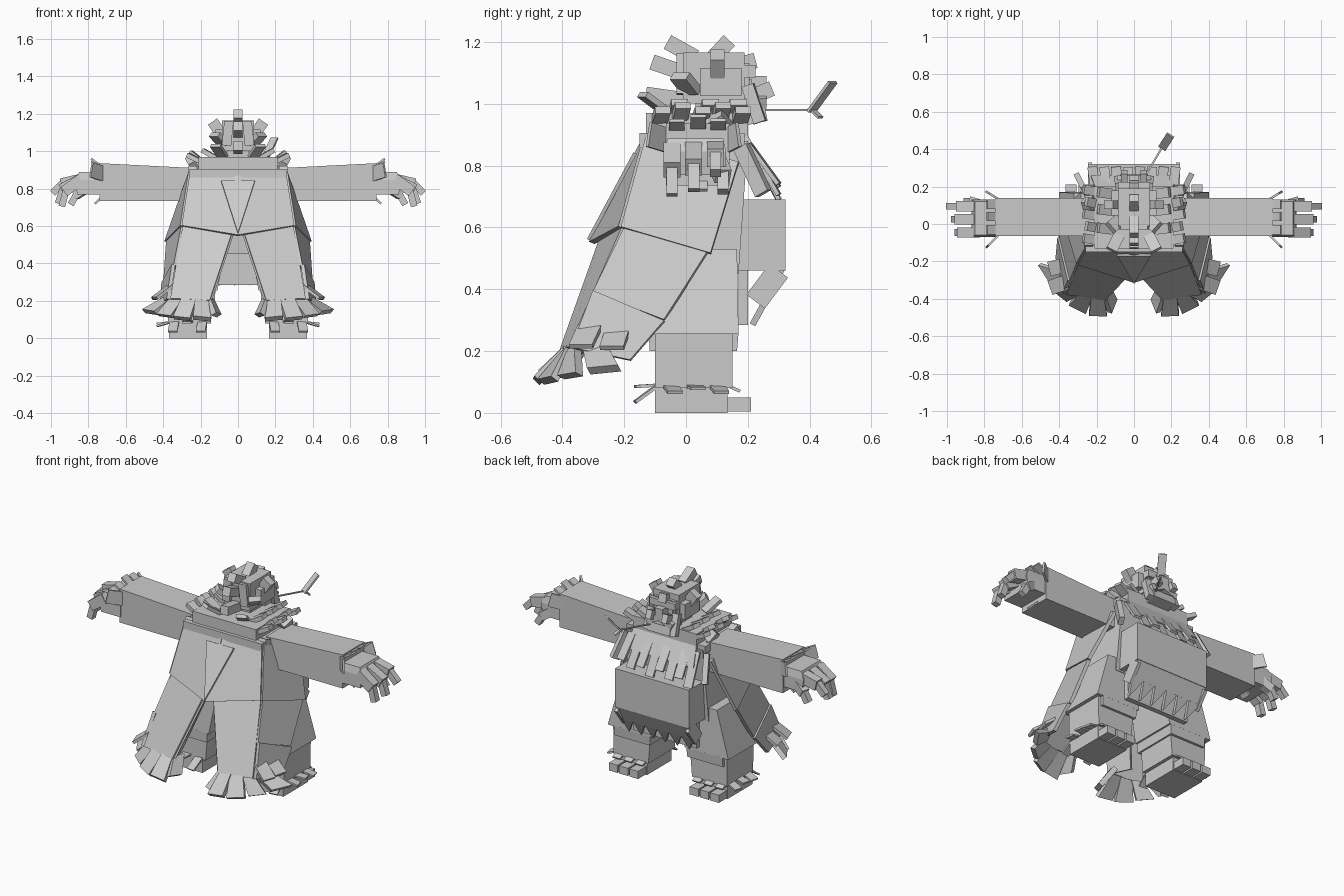
import bpy, bmesh
from mathutils import Vector, Matrix, Euler

cube = bpy.data.objects.get("Cube")
if cube:
    bpy.data.objects.remove(cube, do_unlink=True)

GREY = bpy.data.materials.new("plain grey")
GREY.use_nodes = True
tone = (0.6, 0.6, 0.6, 1)
GREY.diffuse_color = tone
GREY.node_tree.nodes["Principled BSDF"].inputs["Base Color"].default_value = tone
SIDES = ((1, "left_"), (-1, "right_"))


def finish(name, bm):
    bmesh.ops.recalc_face_normals(bm, faces=bm.faces)
    mesh = bpy.data.meshes.new(name)
    bm.to_mesh(mesh)
    bm.free()
    mesh.materials.append(GREY)
    obj = bpy.data.objects.new(name, mesh)
    bpy.context.collection.objects.link(obj)
    return obj


def cuboid(name, matrix, size):
    bm = bmesh.new()
    bmesh.ops.create_cube(bm, size=1, matrix=matrix @ Matrix.Diagonal((*size, 1)))
    return finish(name, bm)


def box(name, xs, ys, zs, rot=(0, 0, 0)):
    """Box from its extents, turned about its own centre."""
    mid = [(a + b) / 2 for a, b in (xs, ys, zs)]
    size = [abs(b - a) for a, b in (xs, ys, zs)]
    return cuboid(name, Matrix.Translation(mid) @ Euler(rot).to_matrix().to_4x4(), size)


def slab(name, a, b, w, t, s=1):
    """Bar from a to b, w wide sideways and t thick; s mirrors it in x."""
    a, b = Vector((a[0] * s, *a[1:])), Vector((b[0] * s, *b[1:]))
    d = (b - a).normalized()
    side = d.cross(Vector((0, 0, 1)))
    if side.length < 0.05:
        side = Vector((1, 0, 0))
    side.normalize()
    rot = Matrix((side, d.cross(side), d)).transposed().to_4x4()
    return cuboid(name, Matrix.Translation((a + b) / 2) @ rot, (w, t, (b - a).length))


def solid(name, rects, s=1):
    """Convex block through level rectangles (x0, x1, y0, y1, z)."""
    bm = bmesh.new()
    for x0, x1, y0, y1, z in rects:
        for x in (x0, x1):
            for y in (y0, y1):
                bm.verts.new((x * s, y, z))
    bmesh.ops.convex_hull(bm, input=bm.verts)
    bmesh.ops.dissolve_limit(bm, angle_limit=0.02, verts=bm.verts, edges=bm.edges)
    return finish(name, bm)


def panel(name, pts, s=1, thick=0.02):
    """Thick sheet through a few outline points."""
    bm = bmesh.new()
    bm.faces.new([bm.verts.new((x * s, y, z)) for x, y, z in pts])
    obj = finish(name, bm)
    mod = obj.modifiers.new("Thickness", "SOLIDIFY")
    mod.thickness, mod.offset = thick, 0
    return obj


# Torso, shoulder yoke and collar
solid("torso", [(-.27, .27, -.10, .17, .45), (-.25, .25, -.12, .2, .88)])
box("shoulder_yoke", (-.26, .26), (-.15, .19), (.86, .905))
box("collar", (-.21, .21), (-.13, .2), (.89, .97))
box("neck", (-.06, .06), (.03, .16), (.95, 1.02))

# Belly with a sloped, saw-toothed flap below it
box("belly", (-.245, .245), (.16, .322), (.46, .69))
box("loincloth", (-.21, .21), (.17, .2), (.285, .5))
panel("belly_flap", [(-.24, .31, .465), (.24, .31, .465), (.24, .265, .375), (-.24, .265, .375)])
for i in range(6):
    x = -.2 + .08 * i
    panel("belly_tooth", [(x - .04, .267, .38), (x + .04, .267, .38), (x + .02, .215, .285)])
for s, side in SIDES:
    slab(side + "belly_tuft", (.235 * s, .30, .46), (.235 * s, .225, .36), .02, .075)

# Chest fur: one sloping sheet with strips of uneven length
panel("chest_sheet", [(-.2, .17, .93), (.2, .17, .93), (.23, .25, .79), (-.23, .25, .79)])
for i in range(8):
    x = -.21 + i * .06
    length = (0, .04, .015, .05)[i % 4]
    slab("chest_fur", (x, .205, .87), (x * 1.06, .3, .69 + length), .052, .014)

for s, side in SIDES:
    # Legs and feet
    solid(side + "trouser_leg", [(.11, .40, -.12, .17, .255), (.06, .32, -.11, .165, .53)], s)
    solid(side + "trouser_cuff", [(.125, .36, -.118, .165, .2), (.12, .36, -.12, .17, .26)], s)
    solid(side + "shin", [(.145, .375, -.1, .15, .08), (.13, .378, -.1, .15, .26)], s)
    box(side + "foot", (.165 * s, .37 * s), (-.1, .135), (0, .085))
    for x in (.2, .268, .336):
        box(side + "toe", ((x - .029) * s, (x + .029) * s), (.13, .21), (.004, .05))
    for k in range(3):
        x, y = .19 + k * .075, -.05 + k * .075
        drop = .025 * (k % 2)
        slab(side + "ankle_tuft", (x, -.09, .09), (x + .01, -.165, .035 + 2 * drop), .05, .01, s)
        slab(side + "ankle_tuft", (.36, y, .086), (.43, y + .015, .066 + drop / 2), .05, .01, s)
        slab(side + "ankle_tuft", (x, .13, .09), (x, .175, .07), .05, .01, s)

    # Sleeve with ragged wrist
    bm = bmesh.new()
    for x, z0, z1 in ((.23, .735, .91), (.34, .735, .915), (.74, .735, .936)):
        for y in (-.065, .14):
            for z in (z0, z1):
                bm.verts.new((x * s, y, z))
    bmesh.ops.convex_hull(bm, input=bm.verts)
    bmesh.ops.dissolve_limit(bm, angle_limit=.03, verts=bm.verts, edges=bm.edges)
    finish(side + "sleeve", bm)
    for y in (-.03, .04, .105):
        slab(side + "wrist_tuft", (.72, y, .91), (.785, y, .96 - abs(y - .04) * .2), .05, .012, s)
    slab(side + "wrist_tuft", (.72, .04, .76), (.765, .04, .72), .06, .012, s)
    slab(side + "wrist_tuft", (.72, .13, .88), (.785, .17, .9), .012, .08, s)
    slab(side + "wrist_tuft", (.72, -.055, .88), (.785, -.12, .9), .012, .08, s)

    # Hand, three fingers and thumb
    solid(side + "palm", [(.73, .86, -.07, .13, .77), (.73, .87, -.07, .13, .845), (.73, .85, -.06, .12, .888)], s)
    fingers = [(-.045, (.93, .785), (.95, .70)), (.025, (.945, .795), (.97, .715)), (.095, (.945, .825), (1.0, .77))]
    for y, (kx, kz), (tx, tz) in fingers:
        slab(side + "finger", (.84, y, .85), (kx, y, kz), .055, .06, s)
        slab(side + "fingertip", (kx - .012, y, kz + .01), (tx - .008, y, tz + .005), .036, .036, s)
    slab(side + "thumb", (.8, .1, .81), (.87, .12, .765), .05, .05, s)
    slab(side + "thumb_tip", (.86, .12, .775), (.895, .12, .715), .036, .036, s)

    # Upper cape: back, side and lapel
    panel(side + "upper_cape_back", [(0, -.13, .89), (.255, -.13, .89), (.3, -.21, .6), (0, -.305, .55)], s)
    panel(side + "upper_cape_side", [(.255, -.13, .89), (.275, .17, .81), (.385, .08, .515), (.3, -.21, .6)], s)
    panel(side + "cape_lapel", [(.0, -.165, .84), (.09, -.165, .84), (.0, -.315, .56)], s, .012)
    slab(side + "cape_strap", (.265, .18, .86), (.3, .25, .71), .03, .05, s)

    # Lower cape: back, two side tiers and inner edge
    panel(side + "lower_cape_back", [(.03, -.27, .565), (.295, -.2, .595), (.36, -.37, .21), (.15, -.40, .2)], s)
    panel(side + "lower_cape_side", [(.295, -.2, .595), (.375, .07, .52), (.39, -.07, .3), (.335, -.3, .39)], s)
    panel(side + "lower_cape_tier", [(.345, -.3, .395), (.4, -.07, .297), (.41, -.18, .17), (.372, -.37, .21)], s)
    panel(side + "lower_cape_edge", [(.03, -.27, .565), (.10, -.16, .5), (.2, -.26, .19), (.15, -.40, .2)], s)

    # Flared leaves fanning out at the hem: inner and outer point of root and tip
    leaves = [((.14, -.32), (.16, -.39), (.10, -.40), (.13, -.475), .12),
              ((.16, -.38), (.23, -.38), (.145, -.485), (.24, -.48), .10),
              ((.22, -.38), (.30, -.375), (.255, -.47), (.345, -.425), .10),
              ((.29, -.37), (.36, -.35), (.355, -.405), (.43, -.345), .115),
              ((.35, -.33), (.39, -.25), (.44, -.315), (.505, -.215), .135)]
    for a, b, c, d, z in leaves:
        panel(side + "hem_leaf", [(*a, .205), (*b, .21), (*d, z + .01), (*c, z)], s, .03)
    slab(side + "hem_tuft", (.37, -.22, .27), (.45, -.24, .21), .08, .016, s)
    slab(side + "hem_tuft", (.36, -.31, .28), (.445, -.34, .215), .08, .016, s)

    # Ruff around the neck
    for i in range(5):
        y = -.09 + i * .065
        slab(side + "ruff", (.18, y, .935), (.27 - .015 * (i % 2), y + .015, .98 + .015 * (i % 2)), .05, .025, s)
    for y in (-.03, .07, .16):
        slab(side + "inner_ruff", (.11, y, .96), (.19, y + .01, 1.005), .055, .025, s)
    box(side + "shoulder_tuft", (.22 * s, .265 * s), (.07, .14), (.9, .965), (.6, .5 * s, 0))
    box(side + "shoulder_tuft", (.22 * s, .265 * s), (-.13, -.06), (.84, .91), (-.4, 0, 0))
    slab(side + "nape_tuft", (.08, -.06, .97), (.12, -.14, 1.03), .06, .02, s)

# Head, face and beard
box("head", (-.085, .085), (-.01, .19), (1.0, 1.165))
box("face", (-.075, .075), (.15, .205), (.97, 1.13))
box("brow", (-.085, .085), (.17, .225), (1.085, 1.125))
box("nose", (-.025, .025), (.19, .26), (1.03, 1.09))
box("chin_beard", (-.075, .075), (.17, .26), (.935, .985), (.2, 0, 0))
for s, side in SIDES:
    slab(side + "moustache", (.0, .235, 1.035), (.085, .235, 1.0), .05, .035, s)
    slab(side + "cheek_beard", (.08, .2, 1.06), (.085, .24, .94), .04, .04, s)
    box(side + "beard_tuft", (.035 * s, .07 * s), (.23, .28), (1.015, 1.065), (.4, 0, 0))
    box(side + "eye", (.03 * s, .06 * s), (.2, .212), (1.05, 1.08))
    box(side + "side_hair", (.08 * s, .12 * s), (.045, .18), (1.025, 1.115))
    box(side + "ear_tuft", (.085 * s, .145 * s), (.08, .125), (1.09, 1.165), (0, .6 * s, 0))
    box(side + "back_hair", (.03 * s, .08 * s), (-.03, .02), (1.03, 1.16), (0, -.1 * s, 0))
    slab(side + "back_tuft", (.08, .02, 1.04), (.125, -.02, 1.09), .07, .03, s)

# Crest of hair along the head
crest = [((0, .03, 1.15), (0, -.06, 1.2)), ((0, .02, 1.09), (0, -.11, 1.135)),
         ((0, .01, 1.01), (0, -.13, 1.03)), ((0, .08, 1.14), (0, .14, 1.205)),
         ((0, .15, 1.12), (0, .225, 1.14))]
for a, b in crest:
    slab("hair_crest", a, b, .05, .05)

# Straw with its leaves
slab("straw", (.04, .22, .98), (.15, .41, .98), .01, .006)
slab("straw_leaf", (.15, .405, .975), (.195, .475, 1.07), .045, .01)
slab("straw_leaflet", (.15, .41, .98), (.17, .435, .955), .025, .008)
